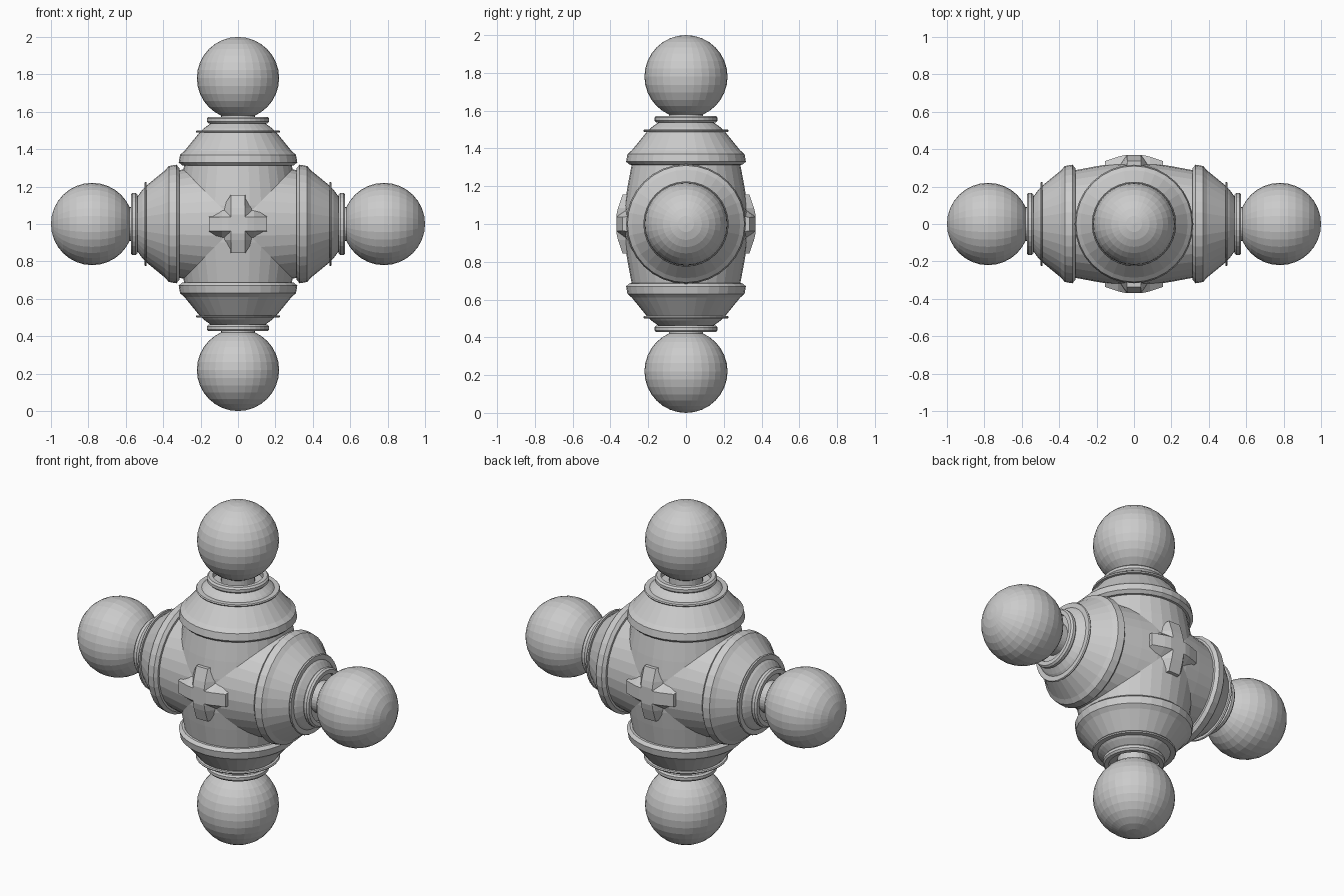
import bpy, bmesh
from math import pi, cos, sin
from mathutils import Matrix, Vector

if "Cube" in bpy.data.objects:
    bpy.data.objects.remove(bpy.data.objects["Cube"])

CENTRE = Matrix.Translation((0, 0, 1))


def finish(bm, name, matrix):
    bmesh.ops.recalc_face_normals(bm, faces=bm.faces[:])
    bm.transform(matrix)
    mesh = bpy.data.meshes.new(name)
    bm.to_mesh(mesh)
    bm.free()
    ob = bpy.data.objects.new(name, mesh)
    bpy.context.collection.objects.link(ob)
    return ob


def lathe(name, profile, matrix, closed=False, sides=32):
    """Spin (radius, height) points around local z."""
    bm = bmesh.new()
    rings = [[bm.verts.new((r * cos(2 * pi * i / sides), r * sin(2 * pi * i / sides), t))
              for i in range(sides)] for r, t in profile]
    pairs = list(zip(rings, rings[1:]))
    if closed:
        pairs.append((rings[-1], rings[0]))
    for a, b in pairs:
        for i in range(sides):
            j = (i + 1) % sides
            bm.faces.new((a[i], a[j], b[j], b[i]))
    if not closed:
        bm.faces.new(rings[0])
        bm.faces.new(rings[-1])
    return finish(bm, name, matrix)


# profiles, measured outward from the hub centre
half = [(0.33, 0), (0.325, 0.1), (0.309, 0.2), (0.287, 0.318)]
barrel = [(r, -t) for r, t in reversed(half[1:])] + half
collar = [(0.27, 0.312), (0.3, 0.314), (0.317, 0.33), (0.31, 0.37),
          (0.287, 0.39), (0.207, 0.488), (0.19, 0.49)]
disc = [(0.18, 0.488), (0.222, 0.488), (0.226, 0.494), (0.222, 0.5), (0.18, 0.5)]
neck = [(0.2, 0.495), (0.185, 0.51), (0.143, 0.54), (0.12, 0.54)]
lip = [(0.135, 0.535), (0.158, 0.538), (0.167, 0.547), (0.167, 0.563),
       (0.158, 0.573), (0.135, 0.573)]
stub = [(0.09, 0.52), (0.09, 0.6)]

# hub: two crossing barrels
lathe("upright_barrel", barrel, CENTRE)
lathe("cross_barrel", barrel, CENTRE @ Matrix.Rotation(pi / 2, 4, 'Y'))

# four identical arms, each ending in a ball
for k, side in enumerate(("top", "right", "bottom", "left")):
    m = CENTRE @ Matrix.Rotation(k * pi / 2, 4, 'Y')
    lathe(side + "_collar", collar, m)
    lathe(side + "_disc", disc, m, closed=True)
    lathe(side + "_neck", neck, m)
    lathe(side + "_lip", lip, m, closed=True)
    lathe(side + "_stub", stub, m)
    bm = bmesh.new()
    bmesh.ops.create_uvsphere(bm, u_segments=32, v_segments=16, radius=0.22)
    finish(bm, side + "_ball", m @ Matrix.Translation((0, 0, 0.78)))

# raised cross on front and back: stations are (along, height, base half width)
arm = [(0.05, 0.368, 0.09), (0.085, 0.36, 0.085), (0.155, 0.336, 0.04)]
stations = [(-u, h, w) for u, h, w in reversed(arm)] + arm


def cross_bar(name, matrix):
    bm = bmesh.new()
    loops = []
    for u, h, w in stations:
        pts = ((-w, -0.3), (-0.037, -h), (0.037, -h), (w, -0.3))
        loops.append([bm.verts.new((x, y, u)) for x, y in pts])
    for a, b in zip(loops, loops[1:]):
        for i in range(4):
            j = (i + 1) % 4
            bm.faces.new((a[i], a[j], b[j], b[i]))
    bm.faces.new(loops[0])
    bm.faces.new(loops[-1])
    finish(bm, name, matrix)


for face, turn in (("front", 0), ("back", pi)):
    m = CENTRE @ Matrix.Rotation(turn, 4, 'Z')
    cross_bar(face + "_cross_upright", m)
    cross_bar(face + "_cross_beam", m @ Matrix.Rotation(pi / 2, 4, 'Y'))
